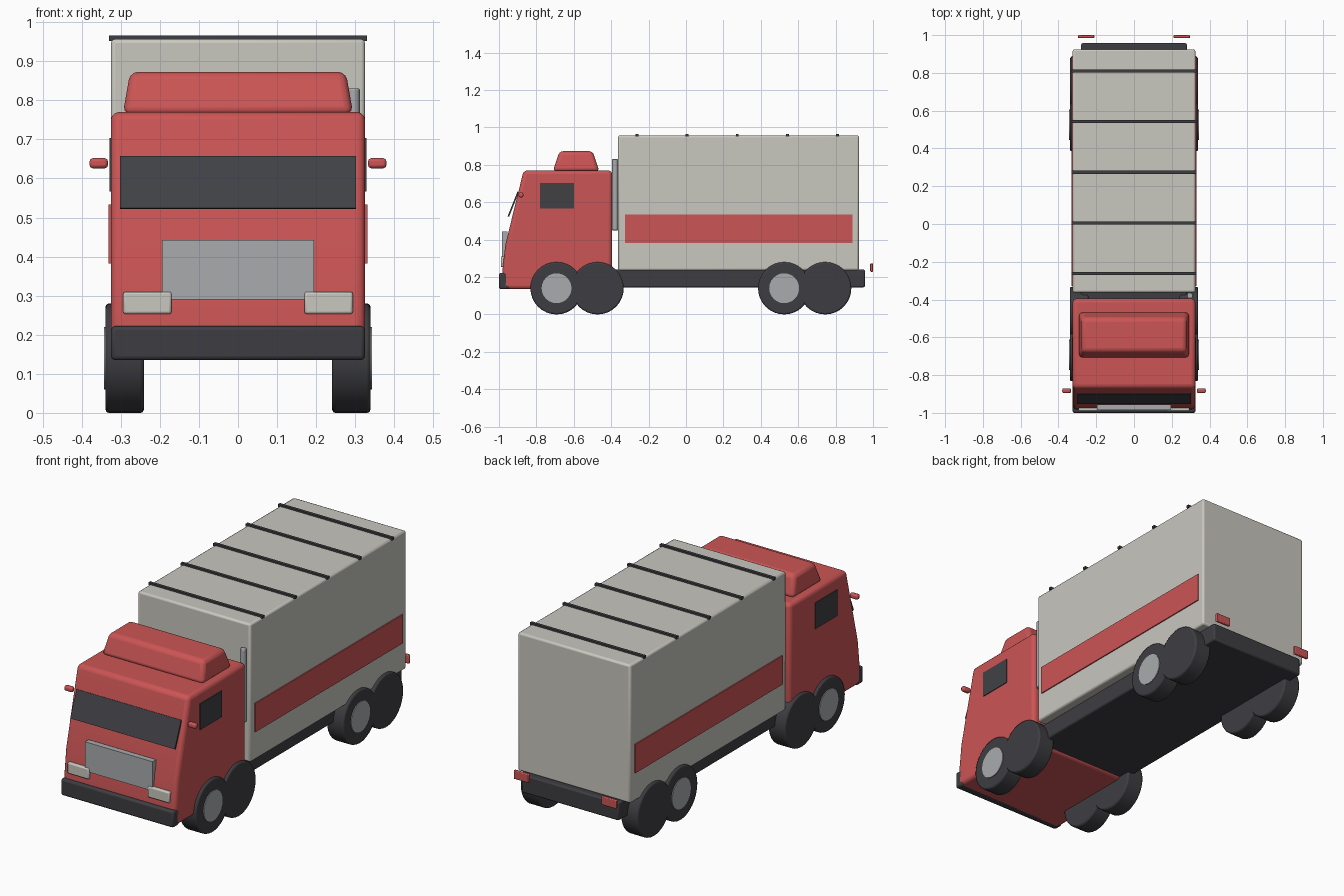
import bpy, bmesh, math
from mathutils import Matrix

if "Cube" in bpy.data.objects:
    bpy.data.objects.remove(bpy.data.objects["Cube"])


def material(name, rgb):
    m = bpy.data.materials.new(name)
    m.diffuse_color = (*rgb, 1)
    m.use_nodes = True
    m.node_tree.nodes["Principled BSDF"].inputs["Base Color"].default_value = m.diffuse_color
    return m


RED = material("cab red", (0.60, 0.09, 0.09))
WHITE = material("box off white", (0.58, 0.57, 0.52))
DARK = material("rubber dark", (0.048, 0.048, 0.055))
GLASS = material("glass dark", (0.052, 0.053, 0.060))
GREY = material("metal grey", (0.40, 0.41, 0.42))


def finish(name, bm, mat, bevel=0.0, segments=2):
    bmesh.ops.recalc_face_normals(bm, faces=bm.faces)
    me = bpy.data.meshes.new(name)
    bm.to_mesh(me)
    bm.free()
    me.materials.append(mat)
    ob = bpy.data.objects.new(name, me)
    bpy.context.collection.objects.link(ob)
    if bevel:
        b = ob.modifiers.new("bevel", 'BEVEL')
        b.width, b.segments = bevel, segments
        b.limit_method, b.angle_limit = 'ANGLE', math.radians(30)
    bpy.ops.object.select_all(action='DESELECT')
    ob.select_set(True)
    bpy.context.view_layer.objects.active = ob
    bpy.ops.object.shade_smooth_by_angle(angle=math.radians(35))
    return ob


def box(name, x, y, z, mat, bevel=0.0, segments=2):
    """Box from (min, max) pairs."""
    bm = bmesh.new()
    bmesh.ops.create_cube(bm, size=1)
    for v in bm.verts:
        v.co = [a + (b - a) * (c + 0.5) for (a, b), c in zip((x, y, z), v.co)]
    return finish(name, bm, mat, bevel, segments)


def prism(name, profile, x0, x1, mat, bevel=0.0, segments=2):
    """Side profile of (y, z) points extruded along x."""
    bm = bmesh.new()
    face = bm.faces.new([bm.verts.new((x0, y, z)) for y, z in profile])
    ext = bmesh.ops.extrude_face_region(bm, geom=[face])["geom"]
    for v in ext:
        if isinstance(v, bmesh.types.BMVert):
            v.co.x = x1
    return finish(name, bm, mat, bevel, segments)


def cylinder(name, centre, radius, depth, axis, mat, sides=32, bevel=0.0):
    bm = bmesh.new()
    rot = Matrix.Rotation(math.pi / 2, 4, 'Y') if axis == 'x' else Matrix()
    bmesh.ops.create_cone(bm, cap_ends=True, segments=sides, radius1=radius,
                          radius2=radius, depth=depth,
                          matrix=Matrix.Translation(centre) @ rot)
    return finish(name, bm, mat, bevel)


def pair(s, a, b):
    """x range mirrored by side s."""
    return tuple(sorted((s * a, s * b)))


# Cab with sloped front
prism("cab", [(-0.985, 0.135), (-0.98, 0.25), (-0.966, 0.372), (-0.868, 0.77),
              (-0.395, 0.77), (-0.395, 0.135)], -0.325, 0.325, RED, 0.02, 3)

# Roof fairing, tapered upwards
fairing = box("roof_fairing", (-0.295, 0.295), (-0.712, -0.463), (0.765, 0.873), RED, 0.02, 3)
for v in fairing.data.vertices:
    if v.co.z > 0.8:
        v.co.x *= 0.935
        v.co.y = -0.5875 + (v.co.y + 0.5875) * 0.71

# Windscreen plate, grille and bumper
prism("windscreen", [(-0.954, 0.525), (-0.901, 0.657), (-0.893, 0.654), (-0.946, 0.522)],
      -0.302, 0.302, GLASS)
box("grille", (-0.195, 0.195), (-0.984, -0.955), (0.29, 0.443), GREY)
box("bumper", (-0.325, 0.325), (-1.0, -0.945), (0.135, 0.222), DARK, 0.01)

# Chassis and cargo box
box("chassis", (-0.28, 0.28), (-0.93, 0.957), (0.145, 0.24), DARK, 0.008)
box("cargo_box", (-0.325, 0.325), (-0.363, 0.925), (0.235, 0.957), WHITE, 0.01)

# Roof ribs
for i in range(5):
    y = -0.261 + i * 0.2675
    box(f"roof_rib_{i + 1}", (-0.33, 0.33), (y - 0.008, y + 0.008), (0.952, 0.966), DARK)

# Exhaust stack, right side only
cylinder("exhaust_stack", (0.296, -0.379, 0.64), 0.016, 0.38, 'z', GREY, 16, 0.003)

# Parts repeated on both sides
for s, side in ((1, "right"), (-1, "left")):
    box(f"side_window_{side}", pair(s, 0.32, 0.329), (-0.78, -0.6), (0.567, 0.703), GLASS)
    box(f"stripe_{side}", pair(s, 0.322, 0.331), (-0.327, 0.89), (0.383, 0.533), RED)
    box(f"headlight_{side}", pair(s, 0.17, 0.294), (-0.99, -0.96), (0.253, 0.31), WHITE, 0.006)
    box(f"mirror_{side}", pair(s, 0.333, 0.38), (-0.895, -0.87), (0.626, 0.652), RED, 0.008)
    box(f"tail_light_{side}", pair(s, 0.21, 0.297), (0.985, 1.0), (0.228, 0.273), RED, 0.004)
    for i, y in enumerate((-0.692, -0.473, 0.525, 0.744)):
        cylinder(f"tyre_{side}_{i + 1}", (s * 0.29, y, 0.14), 0.14, 0.098, 'x', DARK, 32, 0.008)
        if i % 2 == 0:
            cylinder(f"hub_{side}_{i + 1}", (s * 0.325, y, 0.14), 0.08, 0.036, 'x', GREY, 24)
